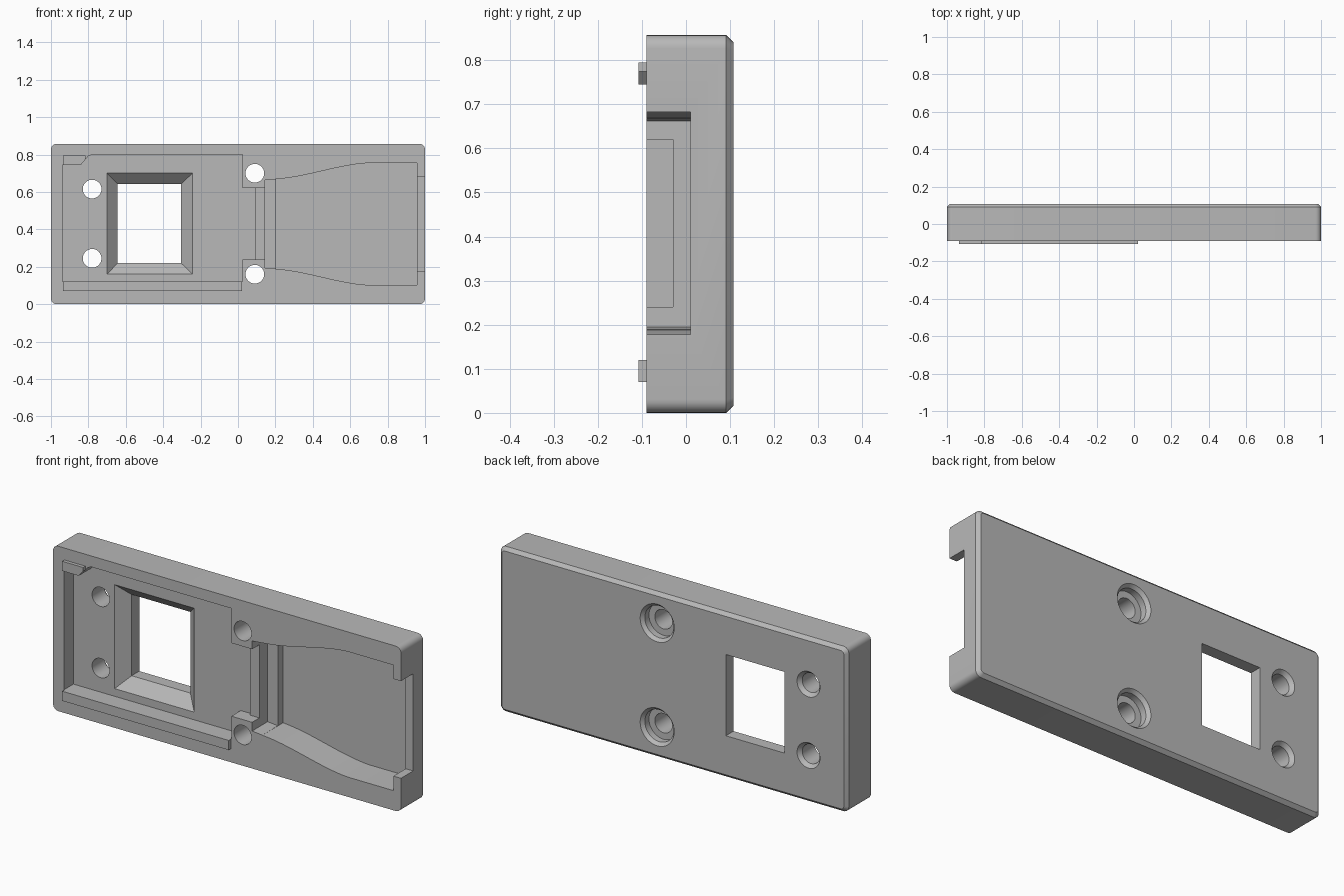
import bpy, bmesh, math

cube = bpy.data.objects.get("Cube")
if cube:
    bpy.data.objects.remove(cube, do_unlink=True)

FRONT, BACK, HEIGHT = -0.09, 0.108, 0.857
MID = HEIGHT / 2
OUT = FRONT - 0.05          # cutters start clear of the front face

grey = bpy.data.materials.new("plain grey")
grey.use_nodes = True
colour = (0.48, 0.48, 0.48, 1)
grey.diffuse_color = colour
grey.node_tree.nodes["Principled BSDF"].inputs["Base Color"].default_value = colour


def loft(name, sections):
    """Solid through (y, [(x, z), ...]) sections with matching point counts."""
    bm = bmesh.new()
    rings = [[bm.verts.new((x, y, z)) for x, z in pts] for y, pts in sections]
    for a, b in zip(rings, rings[1:]):
        n = len(a)
        for i in range(n):
            bm.faces.new((a[i], a[(i + 1) % n], b[(i + 1) % n], b[i]))
    bm.faces.new(rings[0])
    bm.faces.new(rings[-1])
    bmesh.ops.recalc_face_normals(bm, faces=bm.faces[:])
    mesh = bpy.data.meshes.new(name)
    bm.to_mesh(mesh)
    bm.free()
    mesh.materials.append(grey)
    obj = bpy.data.objects.new(name, mesh)
    bpy.context.collection.objects.link(obj)
    return obj


def prism(name, pts, y0, y1):
    return loft(name, [(y0, pts), (y1, pts)])


def rect(x0, x1, z0, z1):
    return [(x0, z0), (x1, z0), (x1, z1), (x0, z1)]


def rounded(inset, radius, steps=6):
    pts = []
    hx, hz = 1 - inset - radius, MID - inset - radius
    for q, (sx, sz) in enumerate([(1, 1), (-1, 1), (-1, -1), (1, -1)]):
        for i in range(steps + 1):
            a = (q + i / steps) * math.pi / 2
            pts.append((sx * hx + radius * math.cos(a),
                        MID + sz * hz + radius * math.sin(a)))
    return pts


def circle(cx, cz, r, n=40):
    return [(cx + r * math.cos(math.tau * i / n),
             cz + r * math.sin(math.tau * i / n)) for i in range(n)]


def bore(name, cx, cz, profile):
    return loft(name, [(y, circle(cx, cz, r)) for y, r in profile])


def cut(target, cutter):
    mod = target.modifiers.new("cut", 'BOOLEAN')
    mod.operation = 'DIFFERENCE'
    mod.solver = 'EXACT'
    mod.object = cutter
    bpy.context.view_layer.objects.active = target
    bpy.ops.object.modifier_apply(modifier=mod.name)
    bpy.data.objects.remove(cutter, do_unlink=True)


# Main plate with chamfered back edge
plate = loft("base_plate", [(FRONT, rounded(0, 0.03)), (0.091, rounded(0, 0.03)),
                            (BACK, rounded(0.017, 0.018))])

# Left pocket with a clipped corner, and the ledge leading out of it
pocket = [(-0.937, 0.12), (0.025, 0.12), (0.025, 0.80), (-0.78, 0.80),
          (-0.80, 0.792), (-0.815, 0.775), (-0.84, 0.745), (-0.937, 0.745)]
cut(plate, prism("pocket_cutter", pocket, OUT, -0.013))
cut(plate, prism("channel_cutter", rect(0.0, 0.09, 0.24, 0.62), OUT, -0.013))
cut(plate, prism("ledge_cutter", rect(0.08, 0.16, 0.24, 0.62), OUT, -0.03))

# Flared pocket: half widths follow an eased curve, mirrored about the middle
flare = [(0.203, 0.24)]
for i in range(1, 17):
    t = i / 16
    flare.append((0.203 + 0.49 * t, 0.24 + 0.086 * (0.35 * t + 0.65 * t * t * (3 - 2 * t))))
flare.append((0.957, 0.326))
outline = [(x, MID - h) for x, h in flare] + [(x, MID + h) for x, h in reversed(flare)]
cut(plate, prism("flare_cutter", outline, OUT, 0.08))
step = [(0.144, MID - 0.234), (0.21, MID - 0.24), (0.21, MID + 0.24), (0.144, MID + 0.234)]
cut(plate, prism("step_cutter", step, OUT, 0.038))
cut(plate, prism("end_notch_cutter", rect(0.94, 1.1, 0.178, 0.683), OUT, 0.01))

# Tapered window
wide, narrow = rect(-0.70, -0.243, 0.16, 0.70), rect(-0.643, -0.305, 0.22, 0.642)
cut(plate, loft("window_cutter", [(-0.06, wide), (-0.013, wide), (0.045, narrow), (0.2, narrow)]))

# Screw holes: small countersunk pair and counterbored pair
for z in (0.245, 0.615):
    cut(plate, bore("small_hole_cutter", -0.78, z,
                    [(OUT, 0.05), (0.088, 0.05), (BACK, 0.066), (0.12, 0.066)]))
for z in (0.16, 0.70):
    cut(plate, bore("large_hole_cutter", 0.09, z,
                    [(OUT, 0.05), (0.056, 0.05), (0.057, 0.083), (0.091, 0.083),
                     (BACK, 0.098), (0.12, 0.098)]))

# Raised retaining rail and corner tab
rail = prism("retaining_rail", rect(-0.935, 0.022, 0.07, 0.12), -0.108, FRONT + 0.002)
tab = [(-0.935, 0.745), (-0.84, 0.745), (-0.815, 0.775), (-0.815, 0.795), (-0.935, 0.795)]
clip = prism("corner_tab", tab, -0.108, FRONT + 0.002)

# Smooth round walls, keep edges crisp
for obj in (plate, rail, clip):
    bpy.ops.object.select_all(action='DESELECT')
    obj.select_set(True)
    bpy.context.view_layer.objects.active = obj
    bpy.ops.object.shade_smooth_by_angle(angle=math.radians(25))
